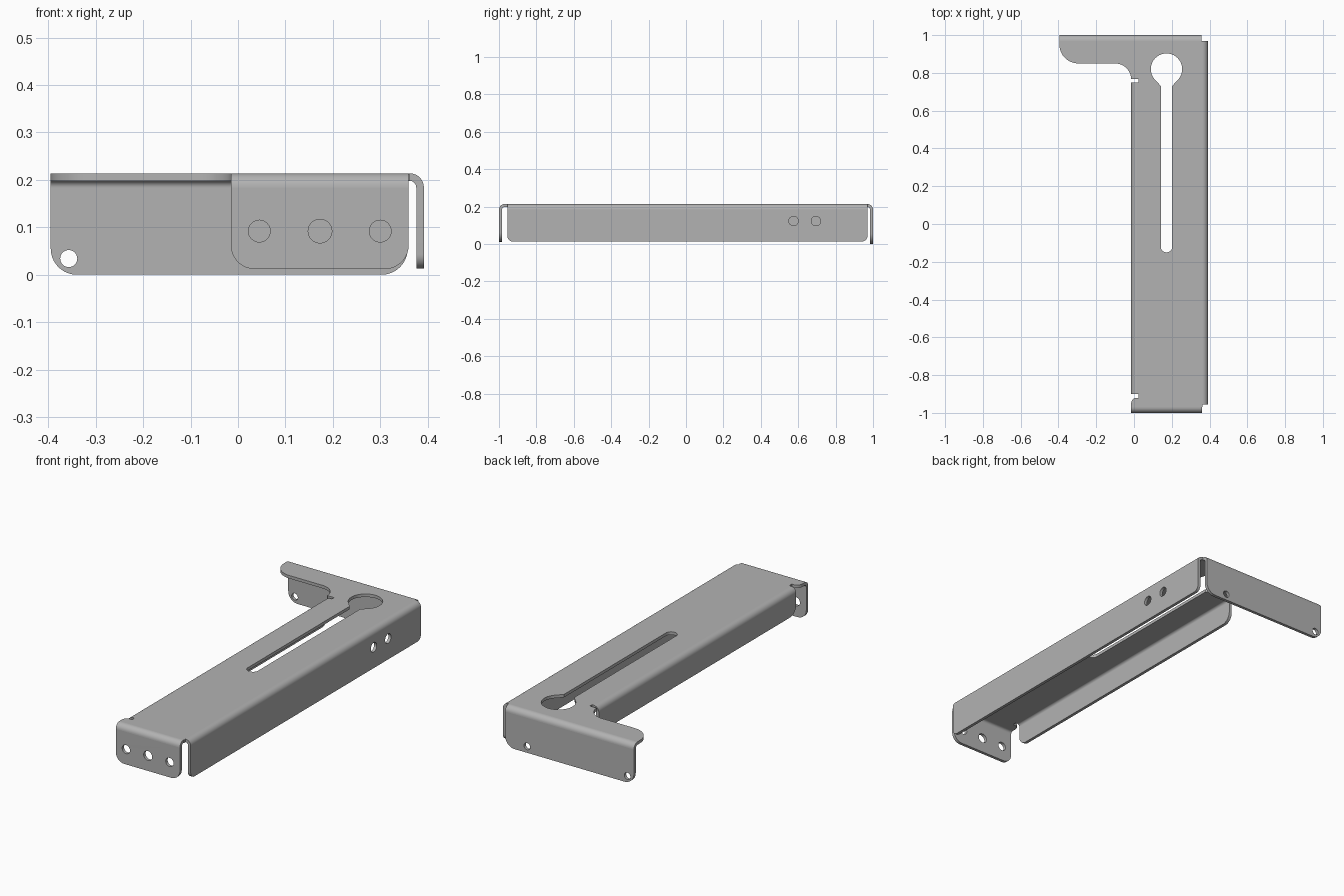
import bpy, bmesh
from math import sin, cos, tan, pi, radians
from mathutils import Matrix, Vector

TOP, THICK, BEND = 0.214, 0.016, 0.03
HIGH = TOP - BEND          # height where the bends end

old = bpy.data.objects.get("Cube")
if old:
    bpy.data.objects.remove(old, do_unlink=True)

steel = bpy.data.materials.new("grey steel")
steel.use_nodes = True
GREY = (0.45, 0.45, 0.45, 1)
steel.diffuse_color = GREY
steel.node_tree.nodes["Principled BSDF"].inputs["Base Color"].default_value = GREY


def finish(name, mesh):
    mesh.materials.clear()
    mesh.materials.append(steel)
    mesh.shade_smooth()
    mesh.set_sharp_from_angle(angle=radians(30))
    obj = bpy.data.objects.new(name, mesh)
    bpy.context.collection.objects.link(obj)
    return obj


def arc(x, y, r, start=0.0, end=2 * pi, n=32):
    """Points along an arc; a full turn leaves out the repeated end."""
    full = abs(end - start) > 6.28
    angles = [start + (end - start) * i / n for i in range(n if full else n + 1)]
    return [(x + r * cos(a), y + r * sin(a)) for a in angles]


def rounded(corners, n=10):
    """Outline with each (x, y, radius) corner filleted."""
    pts = []
    for i, (x, y, *rad) in enumerate(corners):
        p = Vector((x, y))
        if not rad:
            pts.append((x, y))
            continue
        a = (Vector(corners[i - 1][:2]) - p).normalized()
        b = (Vector(corners[(i + 1) % len(corners)][:2]) - p).normalized()
        half = a.angle(b) / 2
        r = rad[0]
        centre = p + (a + b).normalized() * (r / sin(half))
        start = p + a * (r / tan(half)) - centre
        end = p + b * (r / tan(half)) - centre
        turn = start.angle_signed(end)
        for k in range(n + 1):
            t = -turn * k / n
            pts.append((centre.x + start.x * cos(t) - start.y * sin(t),
                        centre.y + start.x * sin(t) + start.y * cos(t)))
    return pts


def sheet(name, loops, matrix):
    """Flat sheet cut from an outline and its holes, then set in place."""
    curve = bpy.data.curves.new(name, "CURVE")
    curve.dimensions = "2D"
    curve.fill_mode = "BOTH"
    curve.extrude = THICK / 2
    for loop in loops:
        spline = curve.splines.new("POLY")
        spline.points.add(len(loop) - 1)
        spline.use_cyclic_u = True
        for point, (x, y) in zip(spline.points, loop):
            point.co = (x, y, 0, 1)
    temp = bpy.data.objects.new(name + "_outline", curve)
    mesh = bpy.data.meshes.new_from_object(temp)
    bpy.data.objects.remove(temp)
    bpy.data.curves.remove(curve)
    bm = bmesh.new()
    bm.from_mesh(mesh)
    bmesh.ops.remove_doubles(bm, verts=bm.verts, dist=1e-5)
    bmesh.ops.transform(bm, matrix=matrix, verts=bm.verts)
    bmesh.ops.recalc_face_normals(bm, faces=bm.faces)
    bm.to_mesh(mesh)
    bm.free()
    mesh.name = name
    return finish(name, mesh)


def bend(name, start, end, out, n=10):
    """Quarter-round fold joining the top plate to a flange."""
    bm = bmesh.new()
    rows = []
    for k in range(n + 1):
        a = pi / 2 * k / n
        row = []
        for base in (start, end):
            for r in (BEND, BEND - THICK):
                row.append(bm.verts.new((base[0] + out[0] * r * sin(a),
                                         base[1] + out[1] * r * sin(a),
                                         HIGH + r * cos(a))))
        rows.append(row)
    for p, q in zip(rows, rows[1:]):
        for i, j in ((0, 1), (1, 3), (3, 2), (2, 0)):
            bm.faces.new((p[i], p[j], q[j], q[i]))
    for row in (rows[0], rows[-1]):
        bm.faces.new((row[0], row[1], row[3], row[2]))
    bmesh.ops.recalc_face_normals(bm, faces=bm.faces)
    mesh = bpy.data.meshes.new(name)
    bm.to_mesh(mesh)
    bm.free()
    return finish(name, mesh)


def flange(name, u0, u1, low, radius, holes, matrix):
    outline = rounded([(u0, HIGH), (u0, low, radius), (u1, low, radius), (u1, HIGH)])
    sheet(name, [outline] + [arc(*h) for h in holes], matrix)


def across(y):             # sheet facing front or back
    return Matrix.Translation((0, y, 0)) @ Matrix.Rotation(pi / 2, 4, "X")


def along(x):              # sheet facing a side
    return Matrix(((0, 0, 1, x), (1, 0, 0, 0), (0, 1, 0, 0), (0, 0, 0, 1)))


# Top plate with side arm, relief notches and keyhole slot
LEFT, RIGHT, ARM, END = -0.015, 0.362, -0.395, 0.97
plate = rounded([
    (LEFT, -END), (RIGHT, -END), (RIGHT, END), (ARM, END),
    (ARM, 0.85, 0.1), (LEFT, 0.85, 0.085), (LEFT, 0.768), (0.025, 0.768),
    (0.025, 0.75), (LEFT + BEND, 0.75), (LEFT + BEND, -0.9),
    (0.025, -0.9), (0.025, -0.92), (LEFT, -0.92, 0.03)])
keyhole = arc(0.172, 0.82, 0.083, radians(-52), radians(232), 40)
keyhole += rounded([(0.142, 0.73), (0.142, -0.15, 0.029),
                    (0.202, -0.15, 0.029), (0.202, 0.73)])
sheet("top_plate", [plate, keyhole], Matrix.Translation((0, 0, TOP - THICK / 2)))

# Folds
bend("front_bend", (LEFT, -END), (0.36, -END), (0, -1))
bend("back_bend", (ARM, END), (0.358, END), (0, 1))
bend("long_side_bend", (RIGHT, -0.955), (RIGHT, END), (1, 0))
bend("short_side_bend", (LEFT + BEND, -0.9), (LEFT + BEND, 0.75), (-1, 0))

# Flanges
SKIN = 1 - THICK / 2
flange("front_flange", LEFT, 0.36, 0.012, 0.05,
       [(0.045, 0.092, 0.023), (0.173, 0.092, 0.025), (0.3, 0.092, 0.023)], across(-SKIN))
flange("back_flange", ARM, 0.358, 0, 0.055,
       [(-0.357, 0.034, 0.018), (0.23, 0.034, 0.018)], across(SKIN))
flange("long_side_flange", -0.955, END, 0.013, 0.03,
       [(0.575, 0.123, 0.025), (0.695, 0.123, 0.025)], along(RIGHT + BEND - THICK / 2))
flange("short_side_flange", -0.9, 0.75, 0.075, 0.05, [], along(LEFT + THICK / 2))
